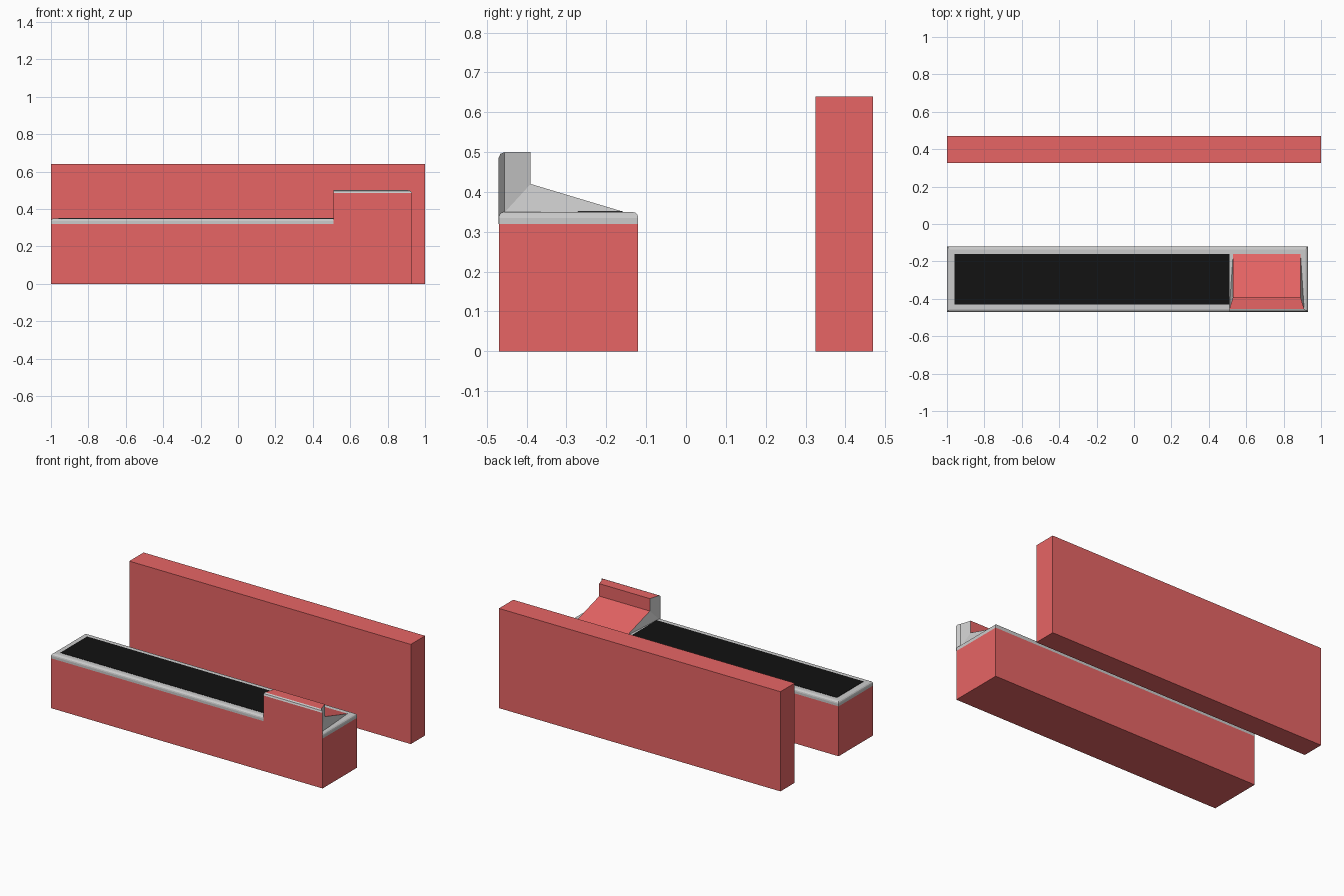
import bpy, bmesh

if "Cube" in bpy.data.objects:
    bpy.data.objects.remove(bpy.data.objects["Cube"])


def material(name, rgb):
    m = bpy.data.materials.new(name)
    m.diffuse_color = (*rgb, 1)
    m.use_nodes = True
    m.node_tree.nodes["Principled BSDF"].inputs["Base Color"].default_value = m.diffuse_color
    return m


RED = material("red_paint", (0.8, 0.13, 0.13))
BLACK = material("black_fill", (0.006, 0.006, 0.006))


def finish(name, bm, mats):
    bmesh.ops.recalc_face_normals(bm, faces=bm.faces)
    mesh = bpy.data.meshes.new(name)
    bm.to_mesh(mesh)
    bm.free()
    for m in mats:
        mesh.materials.append(m)
    obj = bpy.data.objects.new(name, mesh)
    bpy.context.collection.objects.link(obj)
    return obj


def box(name, x, y, z, mat=None, round_top=0):
    bm = bmesh.new()
    bmesh.ops.create_cube(bm, size=1)
    for v in bm.verts:
        v.co = [r[0] + (c + 0.5) * (r[1] - r[0]) for c, r in zip(v.co, (x, y, z))]
    if round_top:
        top = [e for e in bm.edges if all(v.co.z > z[1] - 1e-5 for v in e.verts)]
        bmesh.ops.bevel(bm, geom=top, offset=round_top, segments=3,
                        profile=0.5, affect='EDGES')
    return finish(name, bm, [mat] if mat else [])


def loft(name, rows, caps, grey_strips=()):
    """Rows are (y, z, left x, right x); strips are red, end caps grey."""
    bm = bmesh.new()
    left = [bm.verts.new((l, y, z)) for y, z, l, r in rows]
    right = [bm.verts.new((r, y, z)) for y, z, l, r in rows]
    for i in range(len(rows)):
        j = (i + 1) % len(rows)
        f = bm.faces.new((left[i], left[j], right[j], right[i]))
        f.material_index = 1 if i in grey_strips else 0
    for cap in caps:
        for side in (left, right):
            bm.faces.new([side[i] for i in cap]).material_index = 1
    return finish(name, bm, [RED, GREY])


GREY = material("plain_grey", (0.8, 0.8, 0.8))

# Tall back wall and low front body
box("back_wall", (-1, 1), (0.325, 0.47), (0, 0.64), RED)
box("front_body", (-1, 0.93), (-0.47, -0.12), (0, 0.32), RED)

# Rounded cap around the top, with the dark bed inside it
box("top_trim", (-1, 0.93), (-0.47, -0.12), (0.32, 0.35), round_top=0.015)
box("dark_bed", (-0.96, 0.51), (-0.43, -0.16), (0.33, 0.352), BLACK)

# Raised front panel with angled ends and a rounded front top edge
loft("raised_panel", [
    (-0.4705, 0.320, 0.51, 0.930),
    (-0.4705, 0.485, 0.51, 0.930),
    (-0.4660, 0.4955, 0.51, 0.924),
    (-0.4550, 0.500, 0.51, 0.910),
    (-0.3900, 0.500, 0.53, 0.890),
    (-0.3900, 0.330, 0.53, 0.890),
    (-0.4550, 0.320, 0.51, 0.910),
], caps=[(0, 1, 2, 3, 6), (3, 4, 5, 6)], grey_strips=(1, 2))

# Sloped wedge behind the panel
loft("sloped_wedge", [
    (-0.455, 0.349, 0.51, 0.91),
    (-0.390, 0.420, 0.53, 0.89),
    (-0.160, 0.351, 0.53, 0.89),
], caps=[(0, 1, 2)])
